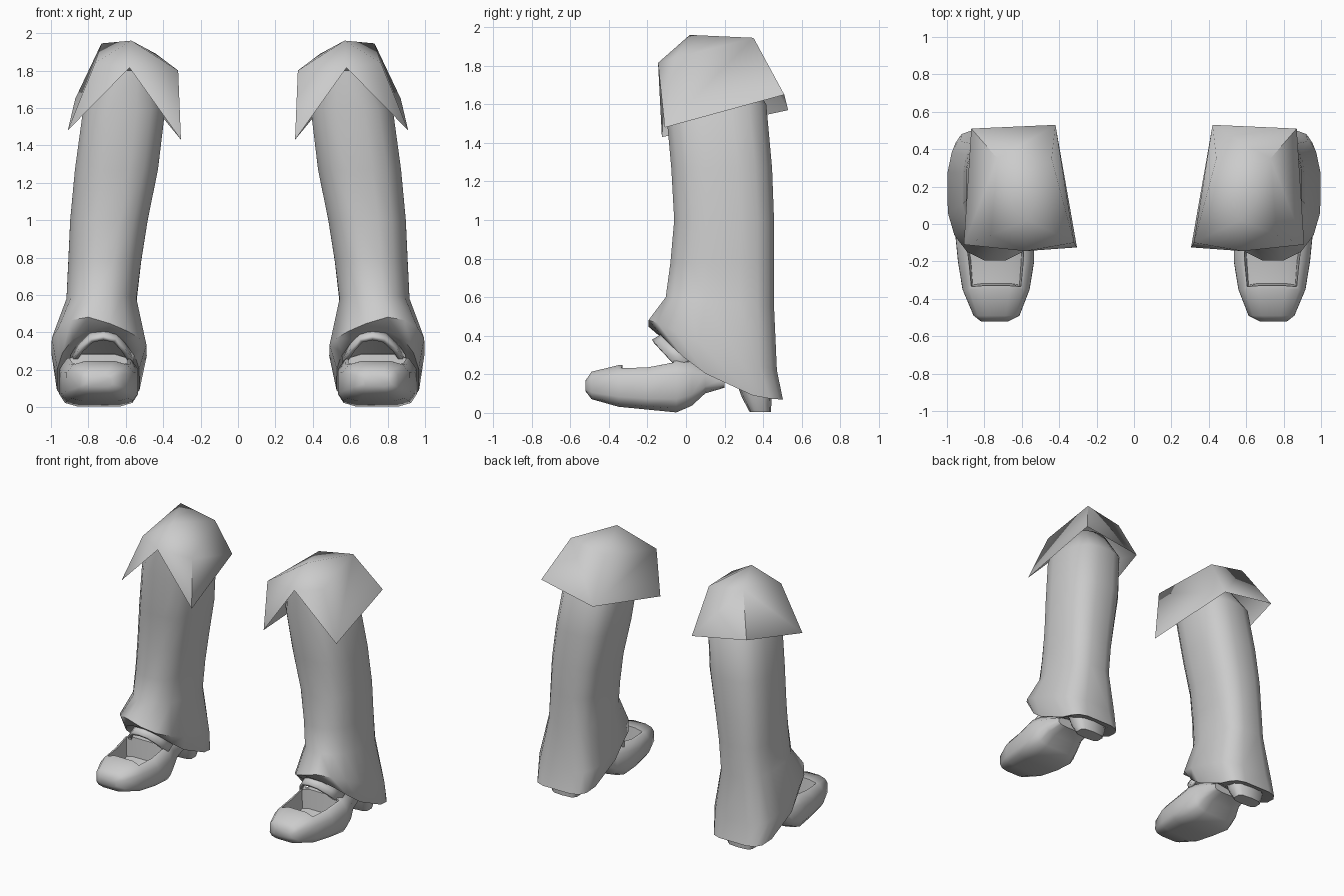
import bpy, bmesh, math

cube = bpy.data.objects.get("Cube")
if cube:
    bpy.data.objects.remove(cube, do_unlink=True)

grey = bpy.data.materials.new("plain grey")
grey.use_nodes = True
grey.diffuse_color = (0.6, 0.6, 0.6, 1)
grey.node_tree.nodes["Principled BSDF"].inputs["Base Color"].default_value = (0.6, 0.6, 0.6, 1)


def finish(name, bm, angle=50, solid=0, recalc=True):
    """Turn a bmesh into a smooth object mirrored to the other leg."""
    if recalc:
        bmesh.ops.recalc_face_normals(bm, faces=bm.faces)
    me = bpy.data.meshes.new(name)
    bm.to_mesh(me)
    bm.free()
    me.materials.append(grey)
    ob = bpy.data.objects.new(name, me)
    bpy.context.collection.objects.link(ob)
    bpy.ops.object.select_all(action='DESELECT')
    ob.select_set(True)
    bpy.context.view_layer.objects.active = ob
    bpy.ops.object.shade_smooth_by_angle(angle=math.radians(angle))
    if solid:
        ob.modifiers.new("thickness", 'SOLIDIFY').thickness = solid
    ob.modifiers.new("other_side", 'MIRROR')
    return ob


def rounded(n, p_pos, p_neg):
    """Unit superellipse points, with separate squareness for the +v and -v halves."""
    pts = []
    for i in range(n):
        a = 2 * math.pi * (i + 0.5) / n
        c, s = math.cos(a), math.sin(a)
        e = 2 / (p_pos if s > 0 else p_neg)
        pts.append((math.copysign(abs(c) ** e, c), math.copysign(abs(s) ** e, s)))
    return pts


def loft(bm, rings):
    """Skin closed rings and cap both ends."""
    vs = [[bm.verts.new(co) for co in r] for r in rings]
    n = len(vs[0])
    for a, b in zip(vs, vs[1:]):
        for i in range(n):
            j = (i + 1) % n
            bm.faces.new((a[i], a[j], b[j], b[i]))
    bm.faces.new(vs[0])
    bm.faces.new(vs[-1])


# Trouser leg: x range, y range, height at front and back, slope power,
# squareness at back, squareness at front, drop of the inner front edge
leg_rings = [
    (0.43, 0.73, -0.11, 0.29, 1.80, 1.80, 1, 2.5, 2.5, 0),
    (0.385, 0.83, -0.11, 0.42, 1.60, 1.60, 1, 2.7, 2.7, 0),
    (0.425, 0.875, -0.08, 0.45, 1.27, 1.27, 1, 2.8, 2.7, 0),
    (0.48, 0.90, -0.065, 0.46, 1.00, 1.00, 1, 2.9, 2.6, 0),
    (0.515, 0.91, -0.085, 0.46, 0.78, 0.78, 1, 3.0, 2.4, 0),
    (0.54, 0.92, -0.11, 0.46, 0.60, 0.55, 1, 3.2, 2.3, 0),
    (0.485, 1.00, -0.20, 0.475, 0.49, 0.22, 1.2, 3.6, 2.2, 0.3),
    (0.525, 0.97, -0.14, 0.505, 0.41, 0.07, 2, 4.8, 2.4, 0),
    (0.56, 0.935, -0.10, 0.465, 0.40, 0.09, 2, 4.5, 2.4, 0),
]
rings = []
for x0, x1, y0, y1, zf, zb, p, p_back, p_front, drop in leg_rings:
    ring = []
    for c, s in rounded(16, p_back, p_front):
        t = (1 - s) / 2
        x = (x0 + x1) / 2 + c * (x1 - x0) / 2
        z = zb + (zf - zb) * t ** p - drop * t * t * max(0, 0.82 - x)
        ring.append((x, (y0 + y1) / 2 + s * (y1 - y0) / 2, z))
    rings.append(ring)
bm = bmesh.new()
loft(bm, rings)
finish("trouser_legs", bm, 60)

# Pointed flap draped over the top of the leg
points = [
    (0.57, 0.02, 1.96), (0.73, 0.35, 1.945), (0.44, 0.35, 1.89),     # crown
    (0.32, -0.10, 1.80), (0.58, -0.145, 1.815), (0.765, -0.06, 1.84),  # front shoulders
    (0.91, -0.11, 1.48), (0.87, 0.51, 1.65),                         # outer corners
    (0.42, 0.53, 1.57), (0.305, -0.125, 1.43),                       # inner corners
]
faces = [(0, 1, 2), (0, 2, 3), (0, 3, 4), (0, 4, 5), (0, 5, 1), (3, 9, 4), (4, 6, 5),
         (5, 6, 1), (1, 6, 7), (1, 7, 8, 2), (2, 8, 3), (3, 8, 9)]
bm = bmesh.new()
vs = [bm.verts.new(p) for p in points]
for f in faces:
    bm.faces.new([vs[i] for i in f])
finish("top_flaps", bm, 75)

# Shoe: y, x range, z range
shoe_rings = [
    (-0.52, 0.67, 0.82, 0.11, 0.17),
    (-0.49, 0.61, 0.86, 0.07, 0.215),
    (-0.35, 0.555, 0.92, 0.03, 0.25),
    (-0.20, 0.53, 0.945, 0.015, 0.255),
    (-0.05, 0.53, 0.96, 0.00, 0.29),
    (0.03, 0.56, 0.94, 0.035, 0.28),
    (0.10, 0.58, 0.91, 0.10, 0.25),
    (0.20, 0.60, 0.88, 0.13, 0.20),
]
shape = rounded(12, 3, 4)
bm = bmesh.new()
loft(bm, [[((x0 + x1) / 2 + c * (x1 - x0) / 2, y, (z0 + z1) / 2 + s * (z1 - z0) / 2)
           for c, s in shape] for y, x0, x1, z0, z1 in shoe_rings])
bmesh.ops.recalc_face_normals(bm, faces=bm.faces)
# Foot opening sunk into the top
hole = [f for f in bm.faces if f.normal.z > 0.75 and -0.34 < f.calc_center_median().y < -0.06]
bmesh.ops.inset_region(bm, faces=hole, thickness=0.02)
bmesh.ops.inset_region(bm, faces=hole, thickness=0.012)
for v in {v for f in hole for v in f.verts}:
    v.co.z -= 0.14
finish("shoes", bm, 50, recalc=False)

# Collar arching over the instep
bm = bmesh.new()
arch = [(0.555, 0.25), (0.60, 0.32), (0.65, 0.375), (0.72, 0.39), (0.79, 0.375),
        (0.85, 0.32), (0.895, 0.25)]
front, back = [], []
for x, z in arch:
    y = -0.05 - 0.9 * max(z - 0.25, 0)
    front.append(bm.verts.new((x, y, z - 0.01)))
    back.append(bm.verts.new((x, y + 0.07, z + 0.03)))
for i in range(len(arch) - 1):
    bm.faces.new((front[i], front[i + 1], back[i + 1], back[i]))
finish("shoe_collars", bm, 50, solid=0.025)

# Heel block tapering to the floor: x range, y range, z
heel_rings = [(0.60, 0.89, 0.26, 0.45, 0.16), (0.61, 0.88, 0.29, 0.445, 0.08),
              (0.64, 0.85, 0.33, 0.44, 0.005)]
shape = rounded(10, 3, 3)
bm = bmesh.new()
loft(bm, [[((x0 + x1) / 2 + c * (x1 - x0) / 2, (y0 + y1) / 2 + s * (y1 - y0) / 2, z)
           for c, s in shape] for x0, x1, y0, y1, z in heel_rings])
finish("shoe_heels", bm, 60)
